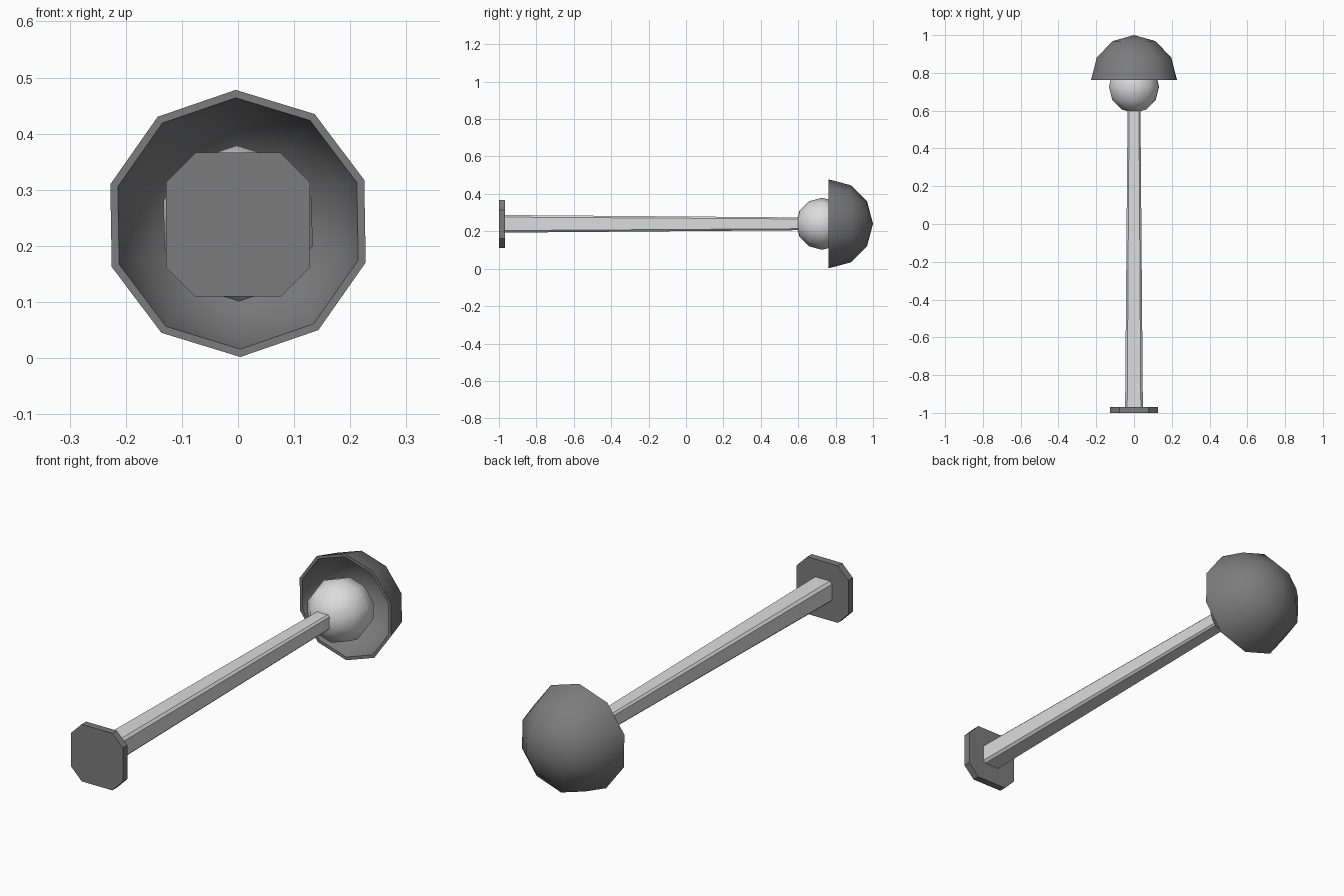
import bpy, bmesh, math

if "Cube" in bpy.data.objects:
    bpy.data.objects.remove(bpy.data.objects["Cube"])

CZ = 0.24  # height of the long axis, which runs along y


def material(name, v):
    m = bpy.data.materials.new(name)
    m.diffuse_color = (v, v, v, 1)
    m.use_nodes = True
    m.node_tree.nodes["Principled BSDF"].inputs["Base Color"].default_value = m.diffuse_color
    return m


dark = material("dark_grey", 0.2)
light = material("light_grey", 0.72)


def loft(name, rings, mat, smooth=False):
    """Join rings of (x, y, z) points; one-point rings are poles."""
    bm = bmesh.new()
    vs = [[bm.verts.new(p) for p in r] for r in rings]
    for a, b in zip(vs, vs[1:]):
        n = max(len(a), len(b))
        for i in range(n):
            j = (i + 1) % n
            if len(a) == 1:
                bm.faces.new((a[0], b[i], b[j]))
            elif len(b) == 1:
                bm.faces.new((a[i], a[j], b[0]))
            else:
                bm.faces.new((a[i], a[j], b[j], b[i]))
    for end in (vs[0], vs[-1]):
        if len(end) > 2:
            bm.faces.new(end)
    bmesh.ops.recalc_face_normals(bm, faces=bm.faces)
    me = bpy.data.meshes.new(name)
    bm.to_mesh(me)
    bm.free()
    me.materials.append(mat)
    ob = bpy.data.objects.new(name, me)
    bpy.context.collection.objects.link(ob)
    if smooth:
        bpy.ops.object.select_all(action='DESELECT')
        ob.select_set(True)
        bpy.context.view_layer.objects.active = ob
        bpy.ops.object.shade_smooth_by_angle(angle=math.radians(50))
    return ob


def circle(y, r, n=10):
    """Ten-sided ring with a corner at the top, turned by one degree."""
    if r < 1e-5:
        return [(0, y, CZ)]
    a = [math.radians(91) + 2 * math.pi * i / n for i in range(n)]
    return [(r * math.cos(t), y, CZ + r * math.sin(t)) for t in a]


def chamfered(y, h, c, cz=CZ):
    """Square of half-width h with corners cut by c."""
    k = h - c
    pts = [(h, -k), (h, k), (k, h), (-k, h), (-h, k), (-h, -k), (-k, -h), (k, -h)]
    return [(x, y, cz + z) for x, z in pts]


def arc(cy, r, degs):
    return [circle(cy + r * math.sin(math.radians(d)),
                   r * math.cos(math.radians(d))) for d in degs]


# base plate
loft("base_plate", [chamfered(-1, 0.128, 0.052, 0.238),
                    chamfered(-0.968, 0.128, 0.052, 0.238)], dark)

# tapered post
loft("post", [chamfered(-0.97, 0.047, 0.011), chamfered(0.62, 0.034, 0.008)], light)

# globe bulb
loft("bulb", arc(0.727, 0.139, (-90, -60, -30, 0, 30, 60, 90)), light, True)

# hollow dome shade: outer skin, rim, inner skin
loft("shade", arc(0.762, 0.238, (90, 60, 30, 0))
     + arc(0.762, 0.224, (0, 30, 60, 90)), dark, True)
